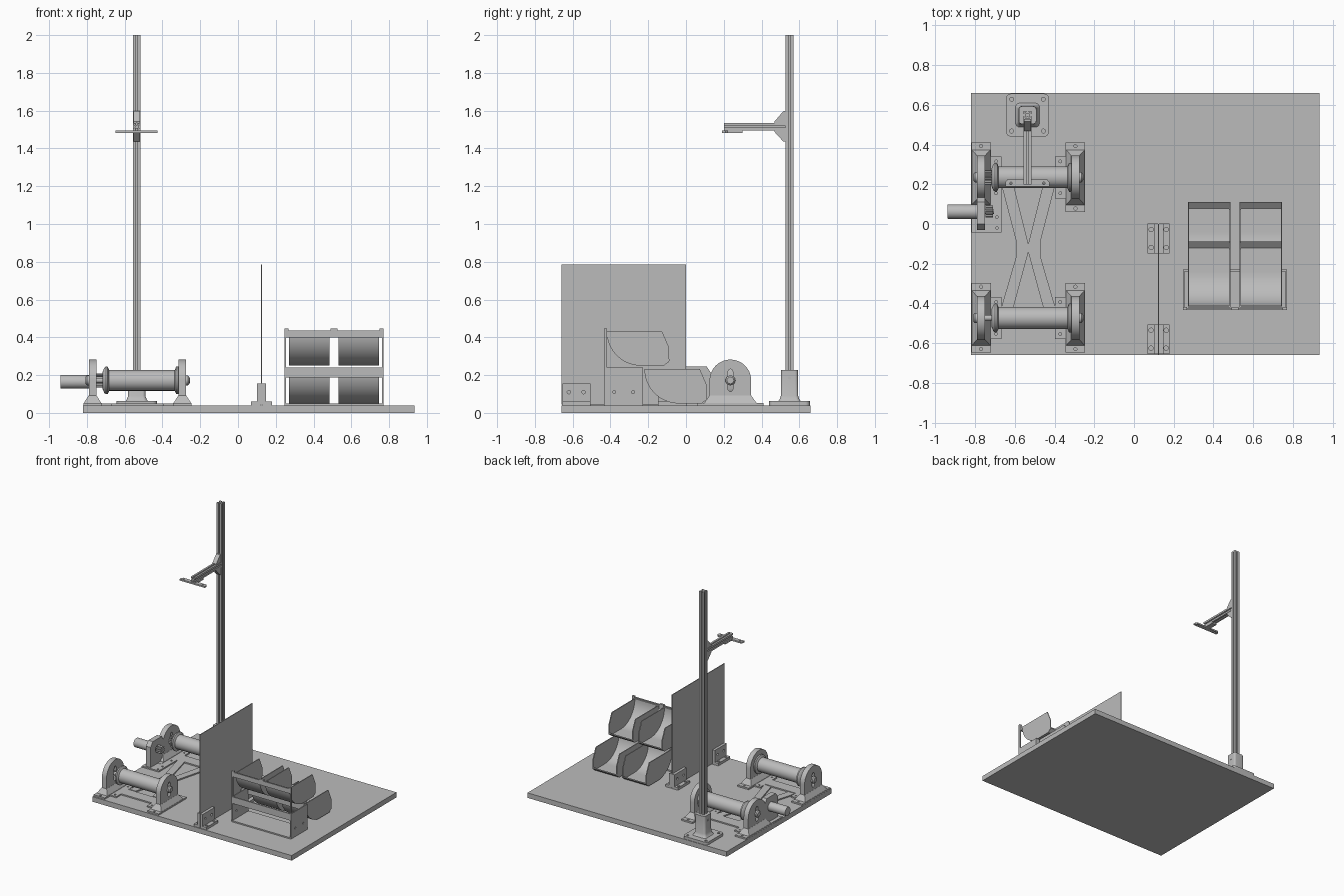
import bpy
import bmesh
from math import sin, cos, pi, radians
from mathutils import Matrix

default_cube = bpy.data.objects.get("Cube")
if default_cube:
    bpy.data.objects.remove(default_cube, do_unlink=True)

# Single grey finish for every part
grey = bpy.data.materials.new("machine grey")
grey.use_nodes = True
grey.diffuse_color = (0.5, 0.5, 0.5, 1)
grey.node_tree.nodes["Principled BSDF"].inputs["Base Color"].default_value = grey.diffuse_color

# Columns give the world directions of a profile's own u, v and depth
FRAMES = {
    "x": Matrix(((0, 0, 1), (1, 0, 0), (0, 1, 0))),
    "y": Matrix(((1, 0, 0), (0, 0, -1), (0, 1, 0))),
    "z": Matrix.Identity(3),
}


def finish(name, bm):
    """Clean a bmesh, shade it and place it in the scene."""
    bmesh.ops.remove_doubles(bm, verts=bm.verts, dist=0.00005)
    bmesh.ops.recalc_face_normals(bm, faces=bm.faces)
    mesh = bpy.data.meshes.new(name)
    bm.to_mesh(mesh)
    bm.free()
    mesh.materials.append(grey)
    for face in mesh.polygons:
        face.use_smooth = True
    mesh.set_sharp_from_angle(angle=radians(30))
    obj = bpy.data.objects.new(name, mesh)
    bpy.context.collection.objects.link(obj)
    return obj


def box(name, x0, x1, y0, y1, z0, z1):
    bm = bmesh.new()
    bmesh.ops.create_cube(bm, size=1)
    for v in bm.verts:
        v.co = [lo + (c + 0.5) * (hi - lo) for c, lo, hi in zip(v.co, (x0, y0, z0), (x1, y1, z1))]
    return finish(name, bm)


def plate(name, axis, low, high, *loops):
    """Extrude an outline along an axis; further loops become holes."""
    curve = bpy.data.curves.new(name, "CURVE")
    curve.dimensions = "2D"
    curve.fill_mode = "BOTH"
    curve.extrude = (high - low) / 2
    for loop in loops:
        spline = curve.splines.new("POLY")
        spline.points.add(len(loop) - 1)
        for point, (u, v) in zip(spline.points, loop):
            point.co = (u, v, 0, 1)
        spline.use_cyclic_u = True
    helper = bpy.data.objects.new(name + " outline", curve)
    bpy.context.collection.objects.link(helper)
    graph = bpy.context.evaluated_depsgraph_get()
    mesh = bpy.data.meshes.new_from_object(helper.evaluated_get(graph))
    bm = bmesh.new()
    bm.from_mesh(mesh)
    bpy.data.objects.remove(helper)
    bpy.data.curves.remove(curve)
    bpy.data.meshes.remove(mesh)
    for v in bm.verts:
        v.co = FRAMES[axis] @ v.co
        v.co["xyz".index(axis)] += (low + high) / 2
    return finish(name, bm)


def circle(u, v, r, n=20):
    return [(u + r * cos(2 * pi * i / n), v + r * sin(2 * pi * i / n)) for i in range(n)]


def rect(u0, u1, v0, v1):
    return [(u0, v0), (u1, v0), (u1, v1), (u0, v1)]


def rounded(u, v, half, r):
    pts = []
    for k in range(4):
        a = pi / 4 + k * pi / 2
        cu, cv = [c * (half - r) * 2 ** 0.5 for c in (cos(a), sin(a))]
        pts += [(u + cu + r * cos(a + t * pi / 16), v + cv + r * sin(a + t * pi / 16)) for t in range(-4, 5)]
    return pts


def loft(name, rings):
    bm = bmesh.new()
    rows = [[bm.verts.new(p) for p in ring] for ring in rings]
    for a, b in zip(rows, rows[1:]):
        for i in range(len(a)):
            j = (i + 1) % len(a)
            bm.faces.new((a[i], a[j], b[j], b[i]))
    bm.faces.new(rows[0])
    bm.faces.new(rows[-1])
    return finish(name, bm)


def lathe(name, y, z, profile):
    return loft(name, [[(x, u, v) for u, v in circle(y, z, r, 40)] for x, r in profile])


def gear(name, y, z, r, x0, x1, teeth=14):
    ring = circle(y, z, 1, teeth * 4)
    loop = [(y + (u - y) * k, z + (v - z) * k)
            for i, (u, v) in enumerate(ring) for k in [r if i % 4 < 2 else r * 0.78]]
    plate(name, "x", x0, x1, loop)


def slotted(u, v, half):
    """Square extrusion profile with a groove on each side."""
    side = [(1, -1), (1, -.25), (.8, -.25), (.8, -.5), (.45, -.2), (.45, .2), (.8, .5), (.8, .25), (1, .25)]
    pts = []
    for k in range(4):
        c, s = cos(k * pi / 2), sin(k * pi / 2)
        pts += [(u + half * (a * c - b * s), v + half * (a * s + b * c)) for a, b in side]
    return pts


# Base board
DECK = 0.04
box("base_board", -.82, .935, -.66, .66, 0, DECK)

# Camera mast with footing
MX, MY = -.536, .548
plate("mast_foot", "z", DECK, .062, rounded(MX, MY, .108, .025),
      *[circle(MX + a, MY + b, .01) for a in (-.08, .08) for b in (-.08, .08)])
loft("mast_socket", [[(u, v, z) for u, v in rounded(MX, MY, h, h * .35)]
                     for z, h in ((.06, .062), (.07, .053), (.09, .046), (.228, .044))])
for side in (-1, 1):
    lathe("socket_screw", MY, .185, [(MX + side * .04, .008), (MX + side * .046, .008)])
plate("mast", "z", .06, 2, slotted(MX, MY, .021))

# Mast arm, gussets and crossbar
plate("arm", "y", .2, .53, slotted(MX, 1.515, .02))
for name, z, tip in (("upper_gusset", 1.535, 1.597), ("lower_gusset", 1.495, 1.437)):
    sign = 1 if tip > z else -1
    foot = z + sign * .007
    plate(name, "x", MX - .017, MX + .017, [(.468, z), (.528, z), (.528, tip), (.515, tip), (.468, foot)])
    plate(name + "_hole", "y", .505, .509, circle(MX, z + sign * .03, .008))
plate("crossbar", "z", 1.483, 1.495,
      [(-.648, .19), (-.426, .19), (-.426, .21), (-.436, .223), (-.515, .223), (-.515, .3),
       (-.557, .3), (-.557, .223), (-.638, .223), (-.648, .21)],
      circle(-.62, .205, .006), circle(-.454, .205, .006))

# Roller stations
AXLE = .172
LEFT, RIGHT = -.77, -.295
for y, label in ((.235, "back"), (-.473, "front")):
    lathe(label + "_roller", y, AXLE,
          [(-.717, .045), (-.708, .066), (-.7, .073), (-.69, .073), (-.682, .055),
           (-.335, .055), (-.327, .073), (-.317, .073), (-.309, .066), (-.3, .045)])
    lathe(label + "_axle", y, AXLE, [(-.8, .014), (-.255, .014)])
    for x, out in ((LEFT, -1), (RIGHT, 1)):
        name = label + ("_left" if out > 0 else "_right")
        # Upright cheek with a vertical slot around the axle
        arch = [(y + .11 * cos(i * pi / 32), AXLE + .11 * sin(i * pi / 32)) for i in range(33)]
        slot = [(y + r * cos(a), AXLE + r * sin(a))
                for a in [i * pi / 24 for i in range(48)] for r in [.023 + .037 * abs(sin(a)) ** 10]]
        plate(name + "_cheek", "x", x - .02, x + .02, arch + [(y - .11, .08), (y + .11, .08)], slot)
        loft(name + "_pedestal", [[(u, v, z) for u, v in rect(x - a, x + a, y - b, y + b)]
                                  for a, b, z in ((.048, .14, .05), (.021, .11, .092))])
        plate(name + "_foot", "z", DECK, .052, rect(x - .049, x + .049, y - .175, y + .175),
              circle(x, y - .157, .008), circle(x, y + .157, .008))
        inner = x - out * .049
        tab = inner - out * .054
        plate(name + "_tab", "z", DECK, .05, rect(min(inner, tab), max(inner, tab), y - .106, y + .106),
              *[circle((inner + tab) / 2, y + d, .007) for d in (-.08, .08)])
        lathe(name + "_nut", y, AXLE, [(x + out * .015, .026), (x + out * .03, .026), (x + out * .038, .018)])
gear("roller_gear", .235, AXLE, .037, -.75, -.712)

# Flat linking frame between the stations
CX = -.532
for s in (-1, 1):
    for tip, waist, end in ((-.1, -.08, .2), (-.143, -.17, -.42)):
        plate("link_arm", "z", DECK, .05, [(CX, tip), (CX + s * .075, end), (CX + s * .136, end),
                                           (CX + s * .063, waist), (CX + s * .063, -.12), (CX, -.12)])
for y in (.235, -.473):
    box("link_tie", -.67, -.395, y - .045, y + .045, DECK, .05)

# Drive motor and its mount
plate("motor_foot", "z", DECK, .05, rect(-.818, -.668, -.043, .13),
      circle(-.69, .035, .007), circle(-.69, -.02, .007))
plate("motor_mount", "x", -.79, -.75, [(-.03, .05), (.14, .05), (.14, .2), (.11, .245), (0, .245), (-.03, .21)],
      circle(.062, .165, .03))
lathe("motor", .062, .165, [(-.94, .034), (-.935, .036), (-.785, .036)])
lathe("motor_shaft", .062, .165, [(-.79, .012), (-.705, .012)])
gear("motor_gear", .062, .165, .03, -.748, -.71, 10)

# Divider panel with its clamps
box("divider_panel", .121, .127, -.66, 0, .045, .785)
for y in (-.148, -.655):
    for sign in (-1, 1):
        wall = sorted((.124 + sign * .003, .124 + sign * .024))
        foot = sorted((.124 + sign * .003, .124 + sign * .055))
        plate("clamp_wall", "x", *wall, rect(y, y + .15, .05, .155),
              circle(y + .035, .11, .009), circle(y + .113, .11, .009))
        plate("clamp_foot", "z", DECK, .06, rect(*foot, y, y + .15),
              *[circle(.124 + sign * .038, y + d, .011) for d in (.03, .12)])

# Bin rack
box("rack_floor", .246, .77, -.434, -.228, DECK, .05)
for x in (.246, .762):
    plate("rack_side", "x", x, x + .008, rect(-.434, -.228, DECK, .24),
          circle(-.38, .11, .008), circle(-.28, .11, .008))
    box("rack_post", x, x + .008, -.434, -.418, DECK, .44)
for y, z in ((-.434, .4), (-.434, .187), (-.238, .187)):
    box("rack_rail", .246, .77, y, y + .01, z, z + (.037 if z > .3 else .053))
for x in (.246, .49, .748):
    box("rail_hook", x, x + (.037 if x == .49 else .022), -.434, -.418, .4, .446)

# Open scoop bins: curved back, flat bottom and low sloping lip
arc = [(-.238 - .182 * cos(i * pi / 32), .432 - .182 * sin(i * pi / 32)) for i in range(17)]
inner_arc = [(-.238 - .174 * cos(i * pi / 32), .432 - .174 * sin(i * pi / 32)) for i in range(17)]
for dy, dz, level in ((0, 0, "upper"), (.2, -.2, "lower")):
    def shift(points):
        return [(y + dy, z + dz) for y, z in points]
    shell = arc + [(-.118, .25), (-.088, .275), (-.088, .285), (-.122, .258)] + inner_arc[::-1]
    side = arc + [(-.118, .25), (-.09, .27), (-.09, .347), (-.127, .432)]
    for x, place in ((.271, "right"), (.532, "left")):
        name = level + "_" + place + "_bin"
        plate(name, "x", x, x + .214, shift(shell))
        for wall in (x, x + .207):
            plate(name + "_side", "x", wall, wall + .007, shift(side))
